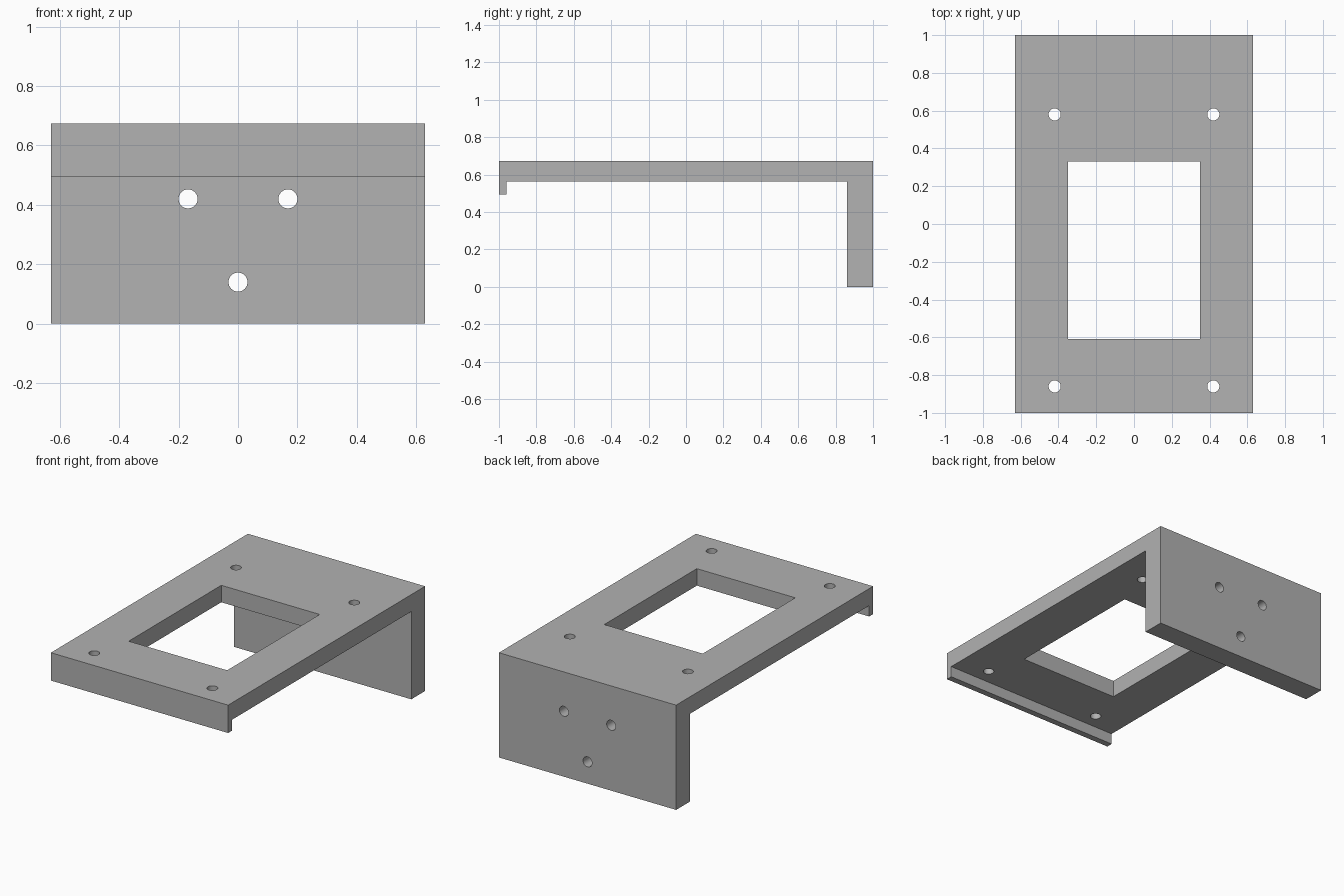
import bpy, bmesh, math
from mathutils import Matrix

cube = bpy.data.objects.get("Cube")
if cube:
    bpy.data.objects.remove(cube, do_unlink=True)

HALF_W, TOP = 0.63, 0.673

grey = bpy.data.materials.new("plain grey")
grey.use_nodes = True
colour = (0.445, 0.445, 0.445, 1)
grey.diffuse_color = colour
grey.node_tree.nodes["Principled BSDF"].inputs["Base Color"].default_value = colour


def make_object(name, bm):
    bmesh.ops.recalc_face_normals(bm, faces=bm.faces)
    mesh = bpy.data.meshes.new(name)
    bm.to_mesh(mesh)
    bm.free()
    mesh.materials.append(grey)
    obj = bpy.data.objects.new(name, mesh)
    bpy.context.collection.objects.link(obj)
    return obj


def add_hole(bm, radius, location, rotation=Matrix()):
    bmesh.ops.create_cone(bm, cap_ends=True, segments=32, radius1=radius, radius2=radius,
                          depth=0.4, matrix=Matrix.Translation(location) @ rotation)


# Bracket: side profile (y, z) with a front lip and a back wall, extruded across x
profile = [(-1, 0.494), (-0.96, 0.494), (-0.96, 0.564), (0.86, 0.564),
           (0.86, 0), (1, 0), (1, TOP), (-1, TOP)]
bm = bmesh.new()
face = bm.faces.new([bm.verts.new((-HALF_W, y, z)) for y, z in profile])
extruded = bmesh.ops.extrude_face_region(bm, geom=[face])["geom"]
bmesh.ops.translate(bm, vec=(2 * HALF_W, 0, 0),
                    verts=[v for v in extruded if isinstance(v, bmesh.types.BMVert)])
bracket = make_object("mounting_bracket", bm)

# Cutter: rectangular window and four screw holes in the top plate
bm = bmesh.new()
bmesh.ops.create_cube(bm, size=1, matrix=Matrix.Translation((0, -0.14, 0.62))
                      @ Matrix.Diagonal((0.70, 0.94, 0.4, 1)))
for x in (-0.42, 0.42):
    for y in (-0.86, 0.58):
        add_hole(bm, 0.032, (x, y, 0.62))

# Cutter: three bolt holes through the back wall
turn = Matrix.Rotation(math.pi / 2, 4, "X")
for x, z in ((-0.168, 0.42), (0.168, 0.42), (0, 0.14)):
    add_hole(bm, 0.032, (x, 0.93, z), turn)
cutter = make_object("hole_cutter", bm)
cutter.hide_render = True

# Cut the openings and keep the finished solid
boolean = bracket.modifiers.new("openings", "BOOLEAN")
boolean.operation = "DIFFERENCE"
boolean.solver = "EXACT"
boolean.object = cutter
bpy.ops.object.select_all(action="DESELECT")
bracket.select_set(True)
bpy.context.view_layer.objects.active = bracket
bpy.ops.object.modifier_apply(modifier=boolean.name)
bpy.data.objects.remove(cutter, do_unlink=True)
bpy.ops.object.shade_smooth_by_angle(angle=math.radians(30))
